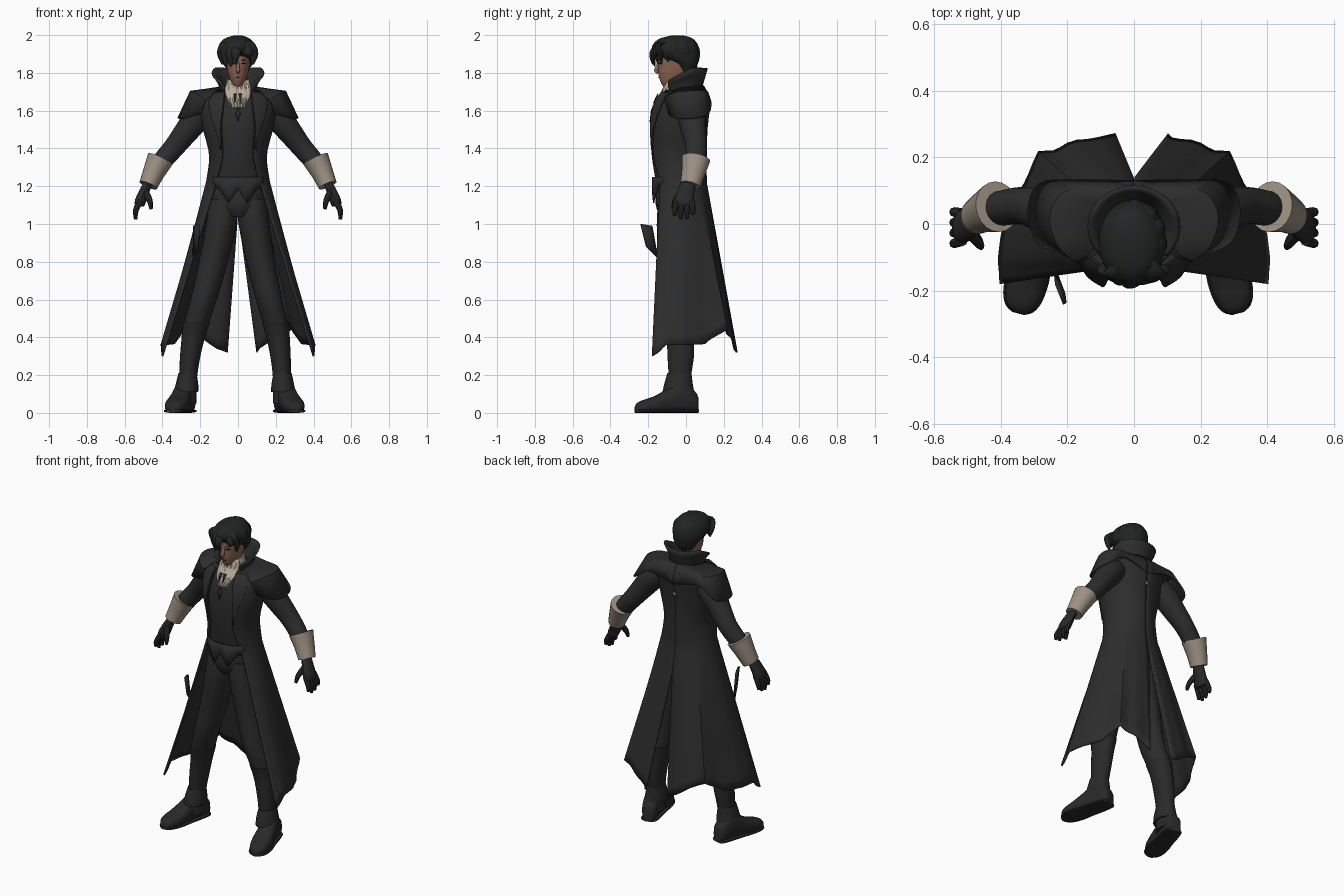
import bpy, bmesh, math
from mathutils import Vector
from math import sin, cos, pi

if "Cube" in bpy.data.objects:
    bpy.data.objects.remove(bpy.data.objects["Cube"])


def material(name, r, g, b):
    m = bpy.data.materials.new(name)
    m.diffuse_color = (r, g, b, 1)
    m.use_nodes = True
    m.node_tree.nodes["Principled BSDF"].inputs["Base Color"].default_value = (r, g, b, 1)
    return m


COAT = material("coat black", .026, .026, .026)
CLOTH = material("cloth black", .025, .025, .025)
LEATHER = material("leather black", .022, .022, .022)
HAIR = material("hair black", .016, .018, .018)
SKIN = material("skin brown", .27, .13, .09)
SHIRT = material("shirt cream", .5, .42, .33)
CUFF = material("cuff beige", .34, .28, .225)
GREY = material("button grey", .18, .18, .18)


def make(name, bm, mat, thick=0):
    bmesh.ops.recalc_face_normals(bm, faces=bm.faces)
    me = bpy.data.meshes.new(name)
    bm.to_mesh(me)
    bm.free()
    ob = bpy.data.objects.new(name, me)
    bpy.context.collection.objects.link(ob)
    me.materials.append(mat)
    bpy.ops.object.select_all(action="DESELECT")
    ob.select_set(True)
    bpy.context.view_layer.objects.active = ob
    bpy.ops.object.shade_smooth_by_angle(angle=math.radians(40))
    if thick:
        mod = ob.modifiers.new("thickness", "SOLIDIFY")
        mod.thickness = thick
        mod.offset = 0
    return ob


def skin(name, rows, mat, closed=True, thick=0):
    """Join rows of points into a surface; closed rows get end caps."""
    bm = bmesh.new()
    grid = [[bm.verts.new(p) for p in row] for row in rows]
    n = len(grid[0])
    for a, b in zip(grid, grid[1:]):
        for i in range(n if closed else n - 1):
            j = (i + 1) % n
            bm.faces.new((a[i], a[j], b[j], b[i]))
    if closed:
        bm.faces.new(grid[0])
        bm.faces.new(grid[-1])
    return make(name, bm, mat, thick)


def plate(name, pts, mat, thick=.006):
    bm = bmesh.new()
    bm.faces.new([bm.verts.new(p) for p in pts])
    return make(name, bm, mat, thick)


def spline(keys, steps):
    """Catmull-Rom through tuples of any length."""
    k = [keys[0]] + list(keys) + [keys[-1]]
    out = []
    for i in range(steps + 1):
        f = i / steps * (len(keys) - 1)
        j = min(int(f), len(keys) - 2)
        t = f - j
        out.append(tuple(b + .5 * t * (c - a + t * (2*a - 5*b + 4*c - d + t * (3*(b - c) + d - a)))
                         for a, b, c, d in zip(*k[j:j + 4])))
    return out


def ovals(name, keys, mat, steps=18, n=24):
    """Stack of level ovals: x, y, z, x radius, y radius."""
    rows = [[(x + rx * sin(2*pi*i/n), y - ry * cos(2*pi*i/n), z) for i in range(n)]
            for x, y, z, rx, ry in spline(keys, steps)]
    return skin(name, rows, mat)


def tube(name, keys, mat, steps=12, n=14, flat=1, ref=(0, 1, 0)):
    """Swept limb: x, y, z, radius."""
    s = spline(keys, steps)
    rows = []
    for i, (x, y, z, r) in enumerate(s):
        t = (Vector(s[min(i + 1, steps)][:3]) - Vector(s[max(i - 1, 0)][:3])).normalized()
        u = (Vector(ref) - t * t.dot(Vector(ref))).normalized()
        v = t.cross(u) * flat
        rows.append([Vector((x, y, z)) + (u * cos(2*pi*k/n) + v * sin(2*pi*k/n)) * r for k in range(n)])
    return skin(name, rows, mat)


def side_keys(keys, s, lean=0):
    return [(s * (k[0] + lean * max(0, 1.1 - k[2])),) + tuple(k[1:]) for k in keys]


# Coat body profile: height, half width, centre y, depth, front edge x
BODICE = [(1.705, .12, -.01, .115, .068), (1.66, .195, -.015, .14, .072), (1.59, .195, -.033, .152, .08),
          (1.50, .18, -.045, .154, .088), (1.36, .148, -.045, .15, .082), (1.22, .165, -.035, .14, .115)]
HEM = [(.40, -.18, .30), (.405, -.10, .36), (.39, .0, .36), (.34, .10, .365),
       (.285, .21, .44), (.20, .235, .40), (.085, .27, .32)]
COLS = 24


def arc(key, s, width=None, grow=0):
    z, hx, cy, ry, edge = key
    a0 = math.asin(min(.95, edge / hx))
    a1 = a0 + width if width else pi
    return [(s * (hx + grow) * sin(a0 + (a1 - a0) * i / COLS),
             cy - (ry + grow) * cos(a0 + (a1 - a0) * i / COLS), z) for i in range(COLS + 1)]


# Waistcoat with pointed hem, trousers seat
ovals("waistcoat", [(0, cy, z, hx - .012, ry - .014) for z, hx, cy, ry, e in BODICE]
      + [(0, -.045, 1.10, .145, .115), (0, -.045, 1.04, .08, .09)], CLOTH, 28, 32)
rows = []
for f in (0, .5, 1):
    row = []
    for i in range(33):
        x = .13 * (i / 16 - 1)
        low = 1.19 - .08 * max(0, 1 - abs(abs(x) - .05) / .05)
        row.append((x, -.045 - .132 * math.sqrt(1 - (x / .165) ** 2), 1.25 + (low - 1.25) * f))
    rows.append(row)
skin("waistcoat_hem", rows, CLOTH, False, .006)

for s, side in ((1, "left"), (-1, "right")):
    # Coat half, from shoulder to hem, open at front and split at back
    body = spline(BODICE, 20)
    rows = [arc(k, s) for k in body]
    waist = [Vector(p) for p in rows[-1]]
    slit = .10 if s > 0 else .055
    for r in range(1, 17):
        f = r / 16
        row = []
        for i in range(COLS + 1):
            j = min(i // 4, 5)
            h = Vector(HEM[j]).lerp(Vector(HEM[j + 1]), i / 4 - j)
            p = waist[i].lerp(Vector((s * h.x, h.y, h.z)), f)
            p.y += .006 * f * sin(i * 1.3)
            if i == COLS:
                p.x = s * slit * max(0, f - .18) / .82
            row.append(p)
        rows.append(row)
    skin(side + "_coat", rows, COAT, False, .01)

    # Lapel lying on the chest
    lap = [arc(k, s, .42 * sin(pi * min(.97, .3 + .75 * i / 14)) + .03, .008) for i, k in enumerate(body[1:16])]
    skin(side + "_lapel", lap, COAT, False, .009)

    # Shoulder cape with a crisp shoulder ridge
    inner = [(.075, -.07, 1.70), (.09, -.04, 1.715), (.09, 0, 1.72), (.08, .05, 1.725), (.05, .08, 1.73), (0, .09, 1.73)]
    top = [(.17, -.11, 1.66), (.225, -.065, 1.69), (.25, .02, 1.70), (.215, .09, 1.70), (.12, .112, 1.695), (0, .112, 1.69)]
    rim = [(.195, -.085, 1.58), (.285, -.055, 1.56), (.315, .04, 1.56), (.28, .12, 1.585), (.17, .128, 1.65), (0, .126, 1.61)]
    skin(side + "_shoulder_cape", [spline(side_keys(r, s), 20) for r in (inner, top, rim)], COAT, False, .012)

    # Sleeve, flared cuff and glove
    tube(side + "_sleeve", side_keys([(.16, .02, 1.61, .07), (.21, .03, 1.57, .076), (.265, .04, 1.50, .067),
         (.335, .055, 1.41, .057), (.41, .045, 1.32, .052), (.46, .025, 1.23, .042)], s), COAT, 18, 18)
    tube(side + "_cuff", side_keys([(.412, .052, 1.343, .077), (.447, .038, 1.27, .063),
         (.475, .022, 1.205, .054)], s), CUFF, 6, 20, .92)
    tube(side + "_palm", side_keys([(.47, .02, 1.23, .035), (.497, 0, 1.17, .045), (.517, -.01, 1.12, .05),
         (.522, -.012, 1.095, .04)], s), LEATHER, flat=.6)
    for i in range(4):
        y = -.05 + .027 * i
        drop = .02 * abs(i - 1.4)
        tube(f"{side}_finger_{i + 1}", side_keys([(.515, y, 1.125, .016), (.54, y * 1.15, 1.075, .015),
             (.542, y * 1.2, 1.015 + drop, .009)], s), LEATHER, 8, 8)
    tube(side + "_thumb", side_keys([(.495, -.02, 1.175, .02), (.468, -.055, 1.125, .016),
         (.46, -.07, 1.08, .009)], s), LEATHER, 8, 8)

    # Trouser leg and boot
    lean = 0 if s > 0 else .035
    ovals(side + "_trouser_leg", side_keys([(.075, -.045, 1.13, .08, .10), (.085, -.05, 1.0, .082, .105),
          (.12, -.05, .8, .077, .095), (.165, -.055, .6, .07, .085), (.205, -.035, .45, .065, .075),
          (.225, -.03, .3, .045, .06)], s, lean), CLOTH, 24)
    ovals(side + "_boot_shaft", side_keys([(.2, -.038, .48, .072, .083), (.212, -.03, .40, .062, .073),
          (.225, -.028, .30, .054, .07), (.233, -.033, .18, .048, .06), (.237, -.035, .05, .053, .07)], s, lean), LEATHER)
    ovals(side + "_boot_strap", side_keys([(.236, -.035, .21, .048, .064), (.237, -.04, .15, .06, .076),
          (.24, -.04, .11, .064, .084)], s, lean), LEATHER, 8)
    heel = Vector((s * (.228 + lean), .06, 0))
    ahead = Vector((s * .085, -.33, 0)).normalized()
    across = Vector((-ahead.y, ahead.x, 0))
    foot = spline([(0, .03, .09), (.02, .045, .12), (.09, .052, .17), (.16, .054, .13),
                   (.23, .06, .09), (.29, .054, .07), (.325, .037, .055), (.34, .012, .035)], 21)
    for part, sole in (("foot", 0), ("sole", 1)):
        rows = []
        for d, w, h in foot:
            w, h = (w + .006, .02) if sole else (w, h)
            rows.append([heel + ahead * d + across * w * cos(pi*k/9)
                         + Vector((0, 0, h/2 + h/2 * math.copysign(abs(sin(pi*k/9)) ** .6, sin(pi*k/9))))
                         for k in range(18)])
        skin(f"{side}_boot_{part}", rows, LEATHER)

    # Eye and brow
    for part, z, h in (("eye", 1.848, .006), ("brow", 1.866, .005)):
        plate(f"{side}_{part}", side_keys([(.016, -.150, z), (.03, -.146, z + h), (.044, -.134, z + h / 2),
              (.03, -.146, z - .002)], s), HAIR, .004)

# Standing collar
rows = []
for f in (0, .25, .5, .75, 1):
    row = []
    for i in range(37):
        a = math.radians(45 + 270 * i / 36)
        t = 1 - abs(i - 18) / 18
        low = Vector((.09 * sin(a), -.02 - .09 * cos(a), 1.69))
        high = Vector((.135 * sin(a), -.01 - .12 * cos(a), 1.755 + .07 * min(1, t * 2)))
        row.append(low.lerp(high, f) - Vector((.012 * sin(a) * sin(pi * f), 0, 0)))
    rows.append(row)
skin("collar", rows, COAT, False, .012)

# Neck, head and face
ovals("neck", [(0, -.03, 1.68, .05, .05), (0, -.035, 1.82, .045, .05)], SKIN, 4)
ovals("shirt_collar", [(0, -.03, 1.66, .075, .08), (0, -.035, 1.72, .066, .07), (0, -.035, 1.765, .056, .062)], SHIRT, 6)
ovals("head", [(0, -.095, 1.728, .016, .025), (0, -.085, 1.745, .032, .046), (0, -.06, 1.785, .05, .085),
      (0, -.05, 1.83, .061, .098), (0, -.048, 1.87, .068, .1), (0, -.045, 1.92, .07, .1), (0, -.045, 1.96, .04, .06)], SKIN)
tube("nose", [(0, -.143, 1.855, .007), (0, -.155, 1.825, .01), (0, -.158, 1.81, .011), (0, -.146, 1.80, .006)],
     SKIN, 9, 10, ref=(1, 0, 0))
plate("mouth", [(-.016, -.143, 1.775), (0, -.148, 1.777), (.016, -.143, 1.775), (0, -.147, 1.773)], LEATHER, .004)

# Ruffled cravat, wide across the throat, with dark pin and pendant
rows = []
for r, (z, w, y) in enumerate(spline([(1.765, .054, -.095), (1.72, .066, -.115), (1.66, .06, -.153), (1.615, .036, -.176)], 12)):
    rows.append([(w * u / 12, y + .03 * (u / 12) ** 2 + .003 * cos(u * 1.5), z + .006 * cos(u * 1.5 + r))
                 for u in range(-12, 13)])
skin("cravat", rows, SHIRT, False, .008)
plate("cravat_pendant", [(0, -.182, 1.61), (.014, -.183, 1.585), (0, -.19, 1.54), (-.014, -.183, 1.585)], LEATHER)
for x in (-.016, .012):
    plate("cravat_pin", [(x - .009, -.148, 1.69), (x + .009, -.148, 1.69), (x, -.172, 1.64)], LEATHER)

# Hair cap with low nape, side-swept fringe and crown locks
ovals("hair_cap", [(0, .0, 1.80, .048, .04), (0, .002, 1.825, .064, .055), (0, -.003, 1.85, .08, .066), (-.004, -.035, 1.885, .097, .108),
      (-.006, -.055, 1.93, .10, .125), (-.006, -.055, 1.965, .084, .108), (-.004, -.05, 1.985, .06, .08),
      (0, -.045, 1.997, .025, .035)], HAIR, 24)
for i, (x, z) in enumerate([(-.085, 1.845), (-.065, 1.835), (-.04, 1.835), (-.012, 1.845), (.055, 1.895), (.082, 1.845)]):
    depth = -.182 + 7 * x * x
    tube(f"fringe_lock_{i + 1}", [(.015 + x * .3, -.10, 1.965, .02), (x * .8, -.148, 1.945, .026),
         (x * 1.02, depth, 1.9, .024), (x * .95, depth + .005, z, .006)], HAIR, 12, 10, .6, (1, 0, 0))
for i in range(9):
    a = math.radians(50 + 32.5 * i)
    u, v = sin(a), -cos(a)
    tube(f"crown_lock_{i + 1}", [(.04 * u, -.05 + .04 * v, 1.975, .012), (.078 * u, -.05 + .095 * v, 1.955, .022),
         (.092 * u, -.05 + .115 * v, 1.915, .022), (.085 * u, -.03 + .095 * v, 1.86, .006)],
         HAIR, 12, 10, .4, (-v, u, 0))

# Back button and hip sheath
plate("back_button", [(-.011, .116, 1.535), (.011, .116, 1.535), (.011, .116, 1.557), (-.011, .116, 1.557)], GREY, .008)
plate("hip_sheath", [(-.232, -.18, .99), (-.208, -.24, 1.0), (-.212, -.21, .88), (-.235, -.15, .82)], LEATHER, .012)
